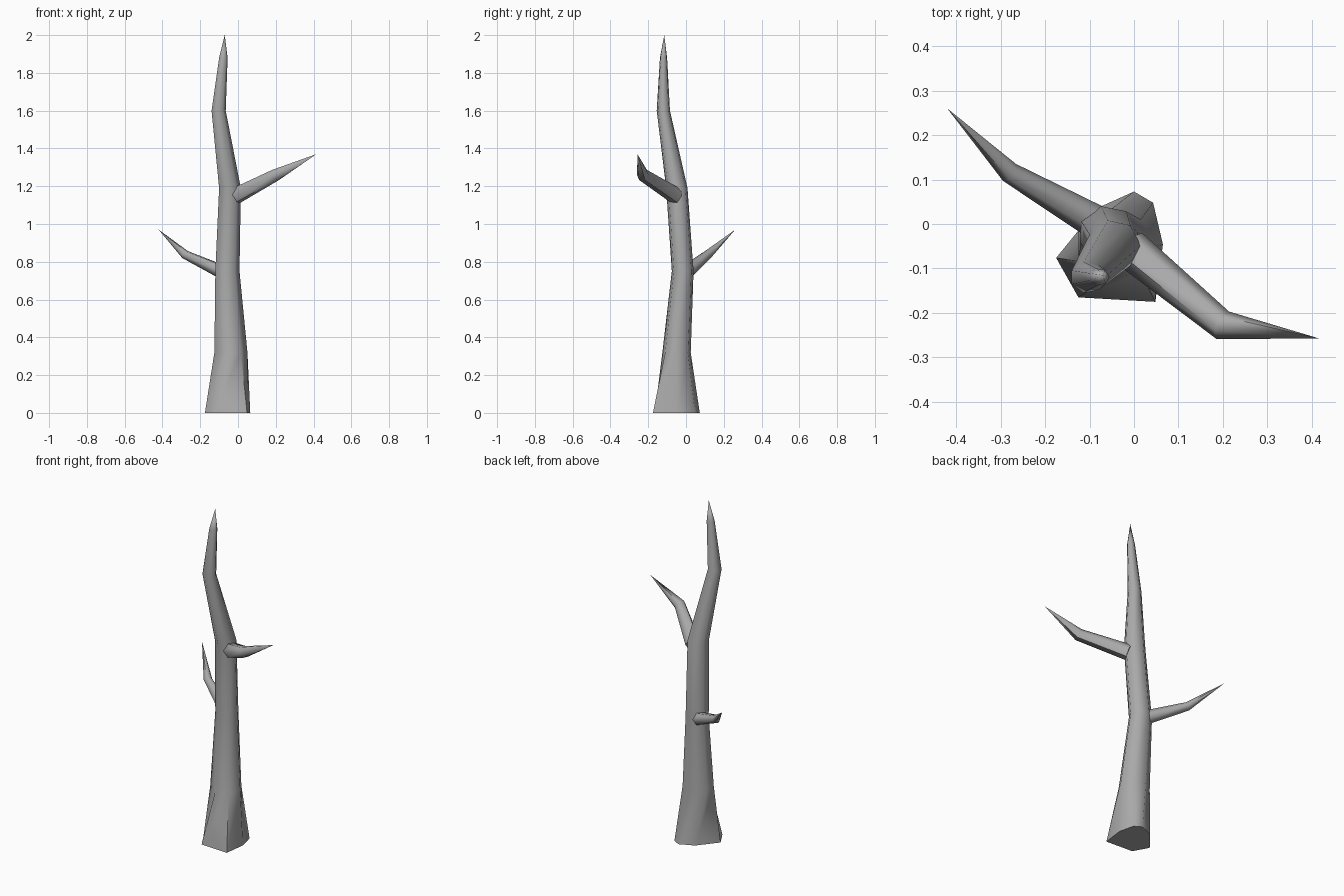
import bpy, bmesh
from math import sin, cos, tau
from mathutils import Vector

cube = bpy.data.objects.get("Cube")
if cube:
    bpy.data.objects.remove(cube)

bark = bpy.data.materials.new("grey bark")
bark.use_nodes = True
GREY = (0.4, 0.4, 0.4, 1)
bark.diffuse_color = GREY
bark.node_tree.nodes["Principled BSDF"].inputs["Base Color"].default_value = GREY


def loft(name, rings, tip):
    """Skin a list of point rings, cap the start and close to a tip."""
    bm = bmesh.new()
    loops = [[bm.verts.new(p) for p in ring] for ring in rings]
    n = len(loops[0])
    for a, b in zip(loops, loops[1:]):
        for i in range(n):
            j = (i + 1) % n
            bm.faces.new((a[i], a[j], b[j], b[i]))
    end = bm.verts.new(tip)
    for i in range(n):
        bm.faces.new((loops[-1][i], loops[-1][(i + 1) % n], end))
    bm.faces.new(loops[0][::-1])
    bmesh.ops.recalc_face_normals(bm, faces=bm.faces)
    mesh = bpy.data.meshes.new(name)
    bm.to_mesh(mesh)
    bm.free()
    mesh.materials.append(bark)
    obj = bpy.data.objects.new(name, mesh)
    bpy.context.collection.objects.link(obj)
    bpy.ops.object.select_all(action="DESELECT")
    obj.select_set(True)
    bpy.context.view_layer.objects.active = obj
    bpy.ops.object.shade_smooth_by_angle(angle=1.05)
    return obj


def fit(shape, x0, x1, y0, y1, z):
    """Stretch a flat outline to fill a box at height z."""
    xs, ys = zip(*shape)
    sx = (x1 - x0) / (max(xs) - min(xs))
    sy = (y1 - y0) / (max(ys) - min(ys))
    return [Vector((x0 + (x - min(xs)) * sx, y0 + (y - min(ys)) * sy, z)) for x, y in shape]


# Trunk: uneven foot, then rounder sections that lean and taper
foot = [(0.065, -0.045), (0.043, 0.048), (0, 0.073), (-0.085, 0.035),
        (-0.175, -0.075), (-0.125, -0.163), (0.048, -0.173)]
section = [(cos(tau * i / 7), sin(tau * i / 7)) for i in range(7)]
levels = [(-0.125, 0.05, -0.125, 0.025, 0.32),
          (-0.12, 0.008, -0.075, 0.04, 0.75),
          (-0.1, 0.015, -0.105, 0.008, 1.19),
          (-0.14, -0.065, -0.155, -0.085, 1.6),
          (-0.1, -0.055, -0.138, -0.1, 1.88)]
rings = [fit(foot, -0.175, 0.065, -0.175, 0.073, 0)] + [fit(section, *lv) for lv in levels]
loft("trunk", rings, (-0.07, -0.115, 2))


def branch(name, root, elbow, tip, r_root, r_elbow, sides=6):
    """A bent, tapering branch pointing from the trunk to its tip."""
    root, elbow, tip = Vector(root), Vector(elbow), Vector(tip)
    first, second = (elbow - root).normalized(), (tip - elbow).normalized()
    rings = []
    for centre, axis, r in ((root, first, r_root), (elbow, (first + second).normalized(), r_elbow)):
        side = axis.cross(Vector((0, 0, 1))).normalized()
        up = side.cross(axis)
        rings.append([centre + r * (cos(tau * i / sides) * side + sin(tau * i / sides) * up)
                      for i in range(sides)])
    loft(name, rings, tip)


# Two side branches
branch("upper_left_branch", (-0.01, -0.055, 1.15), (0.2, -0.228, 1.26),
       (0.415, -0.257, 1.37), 0.045, 0.034)
branch("lower_right_branch", (-0.07, -0.005, 0.74), (-0.28, 0.116, 0.838),
       (-0.42, 0.26, 0.97), 0.04, 0.024)
